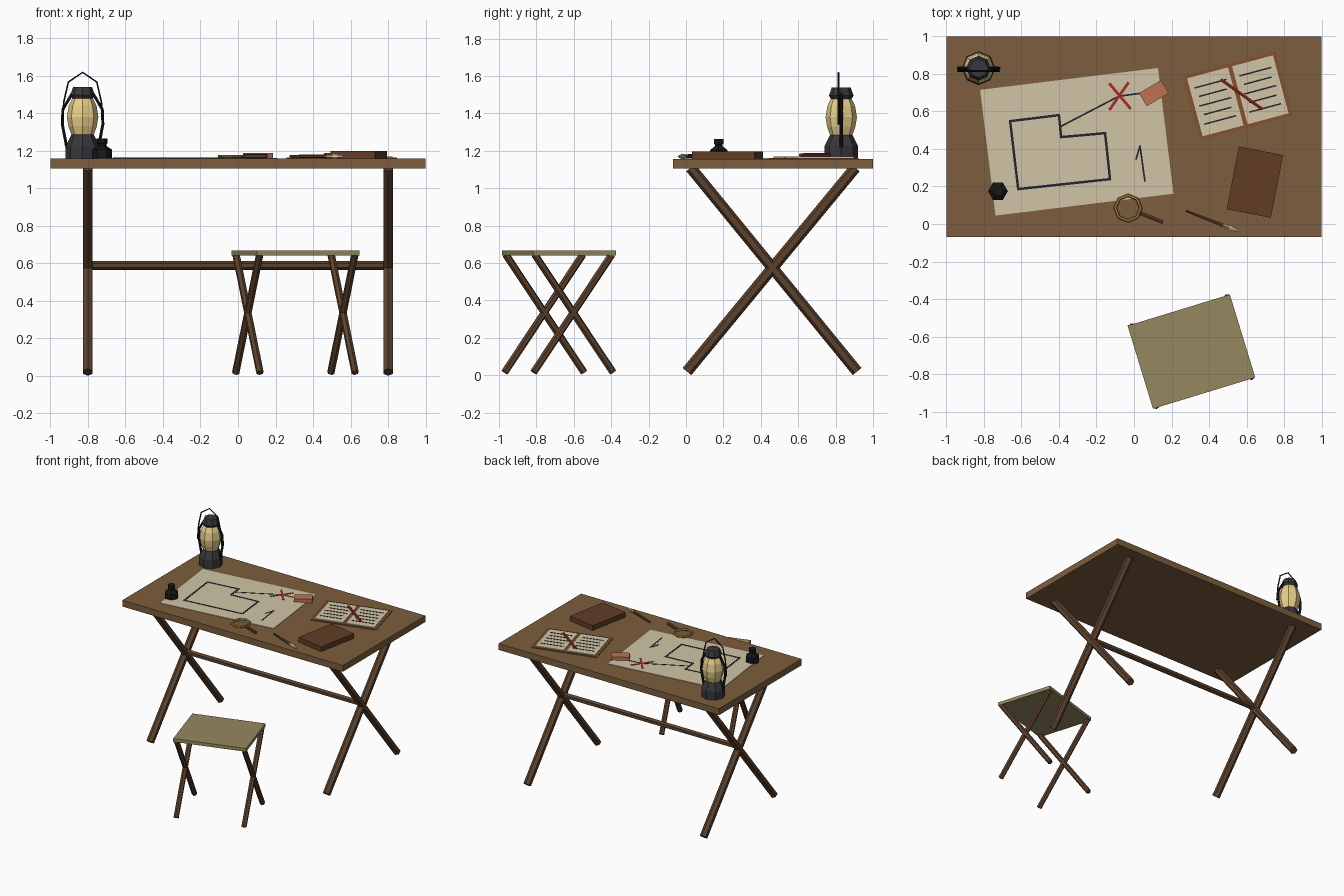
import bpy, bmesh, math
from mathutils import Vector, Matrix

if "Cube" in bpy.data.objects:
    bpy.data.objects.remove(bpy.data.objects["Cube"])

TOP = 1.157  # height of the table surface


def material(name, r, g, b):
    m = bpy.data.materials.new(name)
    m.diffuse_color = [(c / 255) ** 2.2 for c in (r, g, b)] + [1]
    m.use_nodes = True
    m.node_tree.nodes["Principled BSDF"].inputs["Base Color"].default_value = m.diffuse_color
    return m


TABLE = material("table wood", 124, 94, 64)
LEG = material("dark wood", 92, 67, 48)
CANVAS = material("canvas", 148, 135, 97)
PAPER = material("paper", 208, 196, 165)
INK = material("ink", 42, 40, 50)
RED = material("red", 165, 48, 40)
METAL = material("dark metal", 58, 58, 62)
BLACK = material("black", 30, 30, 33)
GLASS = material("warm glass", 232, 207, 138)
LEATHER = material("leather", 98, 63, 40)
COVER = material("cover", 130, 82, 52)
CLAY = material("clay", 188, 112, 82)
BRASS = material("brass", 180, 145, 70)
BRISTLE = material("bristle", 222, 214, 195)


def finish(name, bm, mat):
    bmesh.ops.recalc_face_normals(bm, faces=bm.faces)
    me = bpy.data.meshes.new(name)
    bm.to_mesh(me)
    bm.free()
    me.materials.append(mat)
    ob = bpy.data.objects.new(name, me)
    bpy.context.collection.objects.link(ob)
    return ob


def add_box(bm, x, y, z0, z1, w, d, deg=0):
    m = (Matrix.Translation((x, y, (z0 + z1) / 2)) @ Matrix.Rotation(math.radians(deg), 4, 'Z')
         @ Matrix.Diagonal((w, d, z1 - z0, 1)))
    bmesh.ops.create_cube(bm, size=1, matrix=m)


def box(name, mat, *dims):
    bm = bmesh.new()
    add_box(bm, *dims)
    return finish(name, bm, mat)


def rods(name, mat, pairs, r1, r2=None, n=6):
    bm = bmesh.new()
    for a, b in pairs:
        a, b = Vector(a), Vector(b)
        q = (b - a).to_track_quat('Z', 'Y').to_matrix().to_4x4()
        bmesh.ops.create_cone(bm, cap_ends=True, segments=n, radius1=r1,
                              radius2=r1 if r2 is None else r2, depth=(b - a).length,
                              matrix=Matrix.Translation((a + b) / 2) @ q)
    return finish(name, bm, mat)


def lathe(name, mat, x, y, profile, n):
    bm = bmesh.new()
    vs = [bm.verts.new((r, 0, z)) for r, z in profile]
    es = [bm.edges.new(p) for p in zip(vs, vs[1:])]
    bmesh.ops.spin(bm, geom=vs + es, cent=(0, 0, 0), axis=(0, 0, 1), angle=math.tau, steps=n)
    bmesh.ops.remove_doubles(bm, verts=bm.verts, dist=0.0005)
    bmesh.ops.translate(bm, verts=bm.verts, vec=(x, y, 0))
    return finish(name, bm, mat)


def wire(name, mat, paths, r):
    cu = bpy.data.curves.new(name, 'CURVE')
    cu.dimensions = '3D'
    cu.bevel_depth, cu.bevel_resolution, cu.use_fill_caps = r, 1, True
    for pts, cyclic in paths:
        s = cu.splines.new('POLY')
        s.points.add(len(pts) - 1)
        for p, co in zip(s.points, pts):
            p.co = (*co, 1)
        s.use_cyclic_u, s.use_smooth = cyclic, False
    cu.materials.append(mat)
    ob = bpy.data.objects.new(name, cu)
    bpy.context.collection.objects.link(ob)


def strokes(name, mat, paths, width, z):
    bm = bmesh.new()
    for pts in paths:
        for (ax, ay), (bx, by) in zip(pts, pts[1:]):
            add_box(bm, (ax + bx) / 2, (ay + by) / 2, z, z + 0.003,
                    math.hypot(bx - ax, by - ay) + width * 0.8, width,
                    math.degrees(math.atan2(by - ay, bx - ax)))
    finish(name, bm, mat)


# Table
box("tabletop", TABLE, 0, 0.465, 1.105, TOP, 2, 1.07)
rods("table_legs", LEG, [((x, a, 0.02), (x, b, 1.11)) for x in (-0.8, 0.8)
                         for a, b in ((0.005, 0.905), (0.915, 0.025))], 0.03)
rods("table_stretcher", LEG, [((-0.8, 0.462, 0.588), (0.8, 0.462, 0.588))], 0.023)

# Folding stool
seat_at = Matrix.Translation((0.306, -0.68, 0)) @ Matrix.Rotation(math.radians(17), 4, 'Z')
box("stool_seat", CANVAS, 0.306, -0.68, 0.64, 0.667, 0.57, 0.463, 17)
rods("stool_legs", LEG, [(seat_at @ Vector((x, s * 0.222, 0.016)), seat_at @ Vector((x, -s * 0.215, 0.645)))
                         for x in (-0.265, 0.265) for s in (-1, 1)], 0.02)

# Lantern
LX, LY = -0.828, 0.83
lathe("lantern_base", METAL, LX, LY, [(0, TOP), (0.09, TOP), (0.09, 1.225), (0.06, 1.285), (0, 1.285)], 8)
lathe("lantern_globe", GLASS, LX, LY, [(0, 1.28), (0.058, 1.28), (0.076, 1.33), (0.084, 1.38),
                                       (0.074, 1.44), (0.05, 1.49), (0, 1.49)], 8)
lathe("lantern_cap", METAL, LX, LY, [(0, 1.47), (0.05, 1.47), (0.066, 1.495), (0.05, 1.54), (0, 1.54)], 8)
wire("lantern_side_tubes", BLACK, [([(LX + s * x, LY, z) for x, z in
     ((0.085, 1.22), (0.108, 1.34), (0.105, 1.42), (0.055, 1.505))], False) for s in (-1, 1)], 0.009)
wire("lantern_handle", BLACK, [([(LX + x, LY - 0.015, z) for x, z in
     ((-0.11, 1.34), (-0.1, 1.46), (-0.076, 1.565), (0, 1.617), (0.076, 1.565), (0.1, 1.46), (0.11, 1.34))],
     False)], 0.005)

# Ink pot
lathe("ink_pot", BLACK, -0.725, 0.175, [(0, TOP), (0.053, TOP), (0.053, 1.205), (0.024, 1.225), (0.024, 1.235),
                                        (0.03, 1.238), (0.03, 1.264), (0, 1.264)], 6)

# Map with drawn plan, route, arrow and cross
box("map_sheet", PAPER, -0.305, 0.438, TOP, TOP + 0.004, 0.955, 0.675, 7)
strokes("map_plan", INK, [[(-0.66, 0.548), (-0.4, 0.58), (-0.388, 0.463), (-0.154, 0.484), (-0.128, 0.239),
                           (-0.617, 0.186), (-0.66, 0.548)]], 0.013, TOP + 0.003)
strokes("map_route", INK, [[(-0.388, 0.521), (-0.08, 0.681), (0.04, 0.697)],
                           [(0.058, 0.229), (0.032, 0.415), (0.011, 0.346)]], 0.009, TOP + 0.003)
strokes("map_cross", RED, [[(-0.128, 0.745), (-0.021, 0.617)], [(-0.032, 0.75), (-0.128, 0.612)]],
        0.015, TOP + 0.004)

# Clay block and closed book
box("clay_block", CLAY, 0.106, 0.697, TOP, 1.188, 0.136, 0.081, 30.5)
box("closed_book", LEATHER, 0.644, 0.223, TOP, 1.197, 0.24, 0.34, -11)

# Open notebook
NX, NY, NA = 0.553, 0.683, 15
note_at = Matrix.Translation((NX, NY, 0)) @ Matrix.Rotation(math.radians(NA), 4, 'Z')
box("notebook_cover", COVER, NX, NY, TOP, 1.163, 0.515, 0.355, NA)
bm = bmesh.new()
lines = []
for s in (-1, 1):
    c = note_at @ Vector((s * 0.124, 0, 0))
    add_box(bm, c.x, c.y, 1.16, 1.169, 0.226, 0.32, NA)
    for i in range(5):
        half = 0.085 - 0.012 * (i % 2)
        lines.append([(note_at @ Vector((s * 0.124 + h, 0.1 - 0.05 * i, 0))).to_2d() for h in (-half, half)])
finish("notebook_pages", bm, PAPER)
strokes("notebook_lines", INK, lines, 0.008, 1.168)
rods("red_pencil", RED, [((0.463, 0.77, 1.178), (0.686, 0.61, 1.178))], 0.009)

# Magnifying glass
ring = [(-0.032 + 0.068 * math.cos(i * math.tau / 8), 0.085 + 0.068 * math.sin(i * math.tau / 8), 1.17)
        for i in range(8)]
wire("magnifier_ring", BRASS, [(ring, True)], 0.009)
rods("magnifier_handle", LEG, [((0.035, 0.057, 1.17), (0.154, 0.01, 1.17))], 0.012)

# Paint brush
rods("brush_handle", LEG, [((0.277, 0.07, 1.17), (0.475, -0.007, 1.17))], 0.007, 0.011)
rods("brush_ferrule", BRASS, [((0.475, -0.007, 1.17), (0.507, -0.02, 1.17))], 0.012, 0.013)
rods("brush_tip", BRISTLE, [((0.507, -0.02, 1.17), (0.56, -0.041, 1.17))], 0.015, 0.005)
